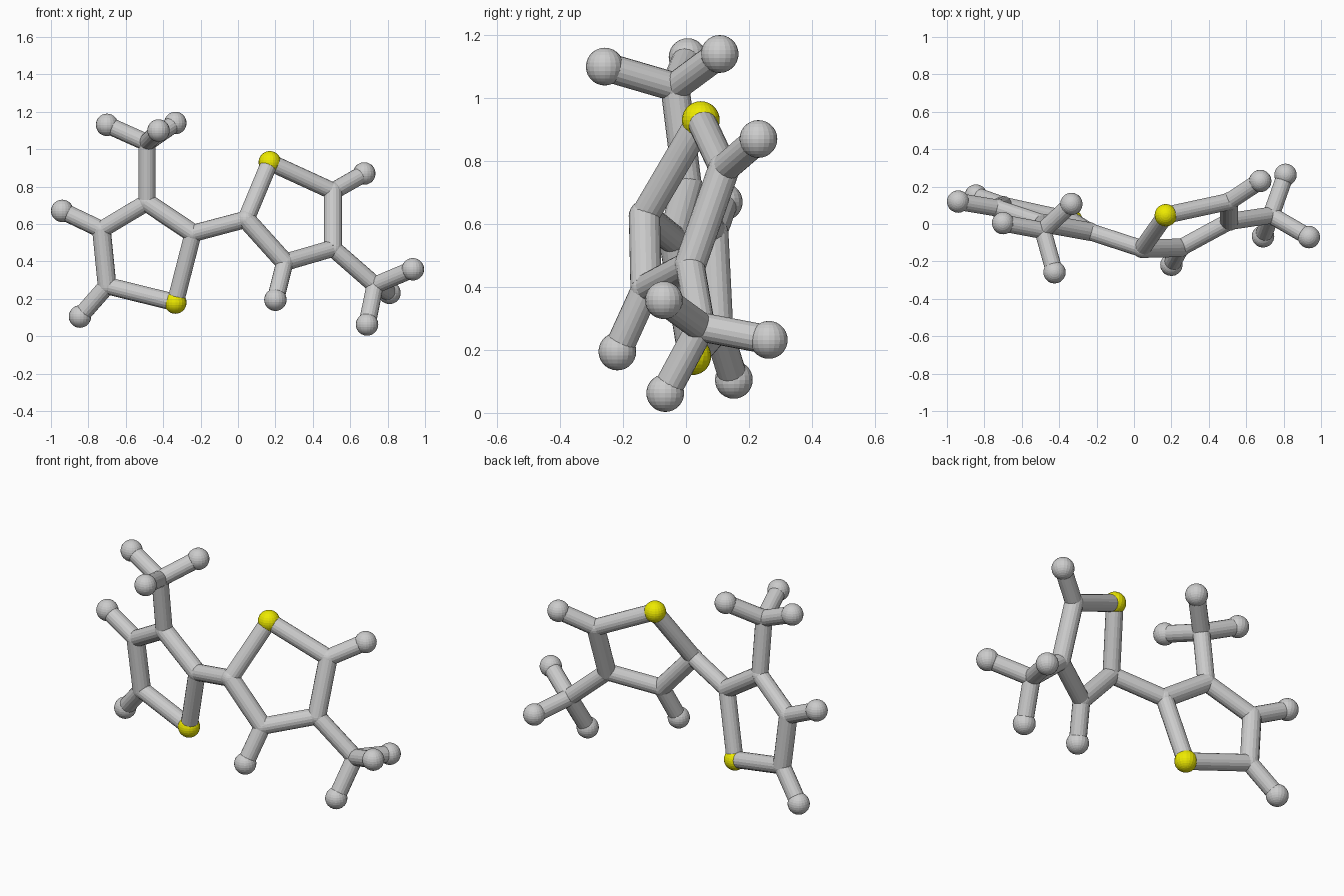
import bpy
from mathutils import Vector

if "Cube" in bpy.data.objects:
    bpy.data.objects.remove(bpy.data.objects["Cube"])

# Atom centres: joints (ring and branch points), tips, sulfur-like yellow balls
JOINTS = {
    "L1": (-.24, -.04, .55), "L2": (-.487, .005, .715), "L3": (-.73, .085, .57),
    "L4": (-.70, .10, .27), "LM": (-.487, -.035, 1.035),
    "R1": (.043, -.132, .625), "R2": (.25, -.127, .395), "R3": (.508, .013, .47),
    "R4": (.508, .12, .775), "RM": (.733, .047, .273),
}
TIPS = {
    "L3": [(-.94, .12, .67)],
    "L4": [(-.845, .152, .105)],
    "LM": [(-.70, .005, 1.13), (-.335, .107, 1.14), (-.425, -.258, 1.10)],
    "R2": [(.20, -.218, .195)],
    "R4": [(.675, .23, .87)],
    "RM": [(.935, -.07, .358), (.69, -.066, .063), (.81, .263, .232)],
}
YELLOW = {"LS": (-.335, .02, .18), "RS": (.17, .047, .93)}
BONDS = ["L1 L2", "L2 L3", "L3 L4", "L4 LS", "LS L1", "L2 LM", "L1 R1",
         "R1 R2", "R2 R3", "R3 R4", "R4 RS", "RS R1", "R3 RM"]
DOUBLE = {"L1 L2", "L3 L4", "R1 R2", "R3 R4"}

yellow = bpy.data.materials.new("yellow")
yellow.diffuse_color = (.85, .82, .0, 1)
yellow.use_nodes = True
yellow.node_tree.nodes["Principled BSDF"].inputs["Base Color"].default_value = yellow.diffuse_color


def ball(name, p, r):
    bpy.ops.mesh.primitive_uv_sphere_add(segments=20, ring_count=14, radius=r, location=p)
    bpy.context.object.name = name
    return bpy.context.object


def rod(name, a, b, r):
    a, b = Vector(a), Vector(b)
    bpy.ops.mesh.primitive_cylinder_add(vertices=18, radius=r, depth=(b - a).length,
                                        location=(a + b) / 2)
    o = bpy.context.object
    o.rotation_euler = (b - a).to_track_quat('Z', 'Y').to_euler()
    o.name = name


# Ring joints
for p in JOINTS.values():
    ball("joint_ball", p, .05)

# Yellow ring balls
for p in YELLOW.values():
    ball("yellow_ball", p, .06).data.materials.append(yellow)

# Rods between joints
points = {**JOINTS, **YELLOW}
for bond in BONDS:
    a, b = bond.split()
    rod("ring_rod", points[a], points[b], .05 if bond in DOUBLE else .046)

# Outer rods with tip balls
for joint, tips in TIPS.items():
    for p in tips:
        rod("tip_rod", JOINTS[joint], p, .046)
        ball("tip_ball", p, .06)
